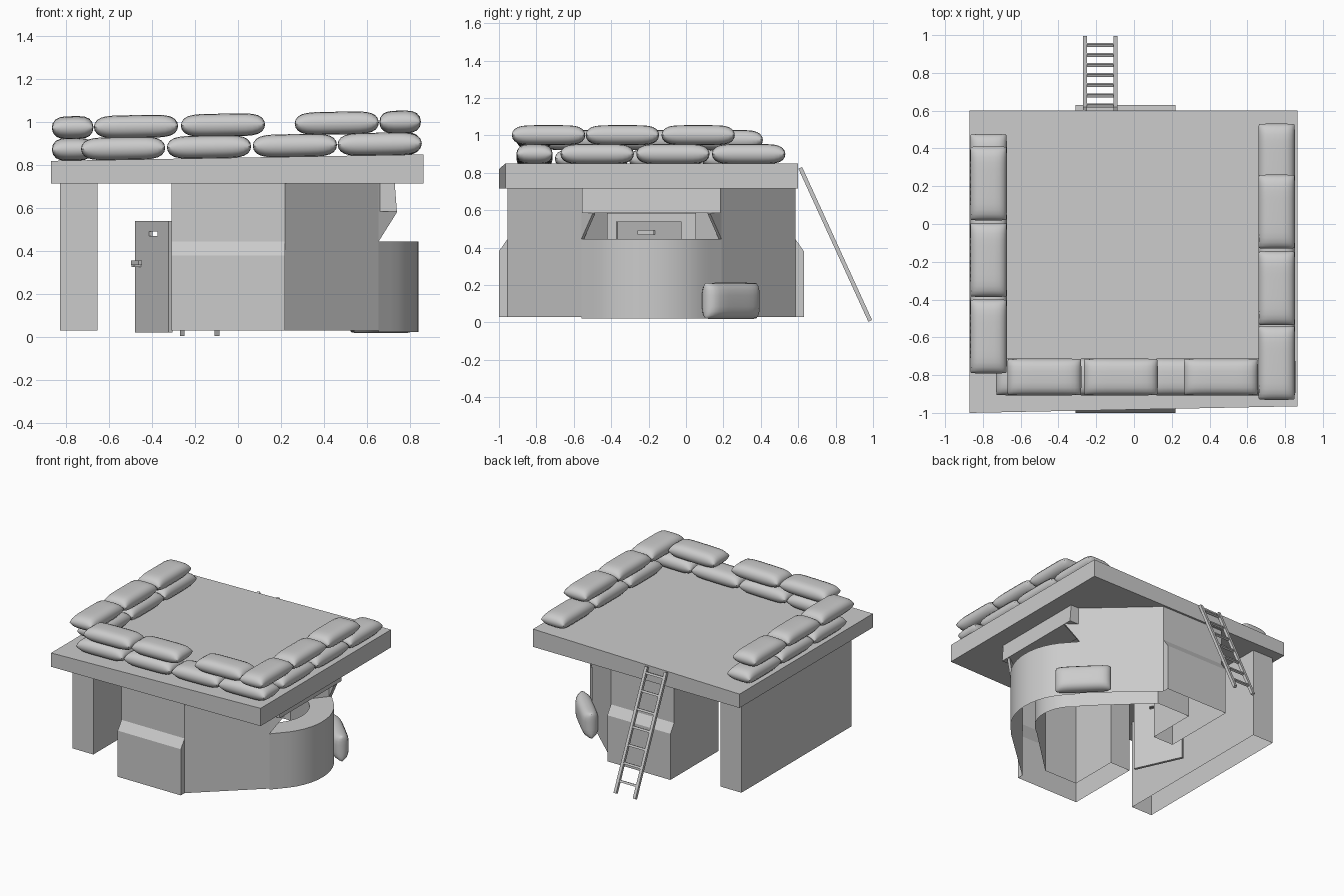
import bpy, bmesh, math
from mathutils import Vector, Matrix

if "Cube" in bpy.data.objects:
    bpy.data.objects.remove(bpy.data.objects["Cube"])

grey = bpy.data.materials.new("plain grey")
grey.diffuse_color = (0.6, 0.6, 0.6, 1)
grey.use_nodes = True
grey.node_tree.nodes["Principled BSDF"].inputs["Base Color"].default_value = grey.diffuse_color
CY = -0.185  # symmetry line of the bunker room


def make(name, bm, smooth=False, cut_z=None, drop=None):
    bmesh.ops.remove_doubles(bm, verts=bm.verts, dist=1e-5)
    bmesh.ops.recalc_face_normals(bm, faces=bm.faces)
    if cut_z:
        bmesh.ops.bisect_plane(bm, geom=bm.verts[:] + bm.edges[:] + bm.faces[:],
                               plane_co=(0, 0, cut_z), plane_no=(0, 0, 1))
    if drop:  # remove hidden or open faces by rule
        bm.normal_update()
        bmesh.ops.delete(bm, geom=[f for f in bm.faces if drop(f.calc_center_median(), f.normal)],
                         context='FACES')
    me = bpy.data.meshes.new(name)
    bm.to_mesh(me)
    bm.free()
    me.materials.append(grey)
    if smooth:
        me.shade_smooth()
        me.set_sharp_from_angle(angle=math.radians(40))
    ob = bpy.data.objects.new(name, me)
    bpy.context.collection.objects.link(ob)
    return ob


def prism(name, pts, offset, **kw):
    """Closed outline of 3D points extruded by an offset vector."""
    bm = bmesh.new()
    f = bm.faces.new([bm.verts.new(p) for p in pts])
    r = bmesh.ops.extrude_face_region(bm, geom=[f], use_keep_orig=True)
    for v in r["geom"]:
        if isinstance(v, bmesh.types.BMVert):
            v.co += Vector(offset)
    return make(name, bm, **kw)


def plan(name, pts, z0, z1, **kw):
    return prism(name, [(x, y, z0) for x, y in pts], (0, 0, z1 - z0), **kw)


def box(name, lo, hi, mat=None, **kw):
    ob = plan(name, [(lo[0], lo[1]), (hi[0], lo[1]), (hi[0], hi[1]), (lo[0], hi[1])], lo[2], hi[2], **kw)
    if mat:
        ob.matrix_world = mat
    return ob


def my(y, side):
    return y if side < 0 else 2 * CY - y


def level(c, n):
    return abs(n.z) > 0.9


# roof slab, slightly thinner on the left
roof = box("roof_slab", (-0.87, -1.0, 0.715), (0.865, 0.6, 0.85))
for v in roof.data.vertices:
    if v.co.x < 0 and v.co.z > 0.8:
        v.co.z = 0.82
    if v.co.x > 0 and v.co.y < 0:
        v.co.y = -0.965

# free-standing side wall, a shell open at top and bottom
box("side_wall", (-0.83, -0.80, 0.03), (-0.655, 0.52, 0.715), drop=level)


# front and back halves of the hollow room wall, with thicker bases and window cheeks
def hidden_wall(c, n):
    outer_low = c.z < 0.445 and abs(n.y) > 0.99 and abs(c.y - CY) > 0.75
    jamb_low = c.z < 0.445 and abs(c.x - 0.5975) < 0.01 and abs(c.y - CY) < 0.32
    return level(c, n) or outer_low or jamb_low


def hidden_base(c, n):
    return n.z < -0.9 or (abs(n.y) > 0.99 and abs(c.y - CY) < 0.79)


for s, tag in ((-1, "front"), (1, "back")):
    w = [(-0.31, -0.42), (-0.31, -0.955), (0.22, -0.955), (0.655, -0.56),
         (0.54, -0.42), (0.14, -0.80), (-0.14, -0.80), (-0.14, -0.42)]
    plan(tag + "_wall", [(x, my(y, s)) for x, y in w], 0.03, 0.715, cut_z=0.445, drop=hidden_wall)
    p = [(-0.955, 0.03), (-1.0, 0.03), (-1.0, 0.38), (-0.955, 0.445)]
    prism(tag + "_wall_base", [(-0.31, my(y, s), z) for y, z in p], (0.53, 0, 0), drop=hidden_base)
    # cheek continues the slanting wall and leans outward to the lintel
    c = [(0.655, -0.56, 0.445), (0.74, -0.50, 0.58), (0.73, -0.507, 0.715), (0.655, -0.56, 0.715)]
    prism(tag + "_window_cheek", [(x, my(y, s), z) for x, y, z in c], (-0.012, -0.014 * s, 0))

# rounded low wall below the window
ang = [math.radians(-45 + 90 * i / 12) for i in range(13)]
outer = [(0.40 + 0.44 * math.cos(a), CY + 0.44 * math.sin(a)) for a in ang]
inner = [(0.40 + 0.27 * math.cos(a), CY + 0.27 * math.sin(a)) for a in reversed(ang)]
low = [(0.655, -0.56)] + outer + [(0.655, my(-0.56, 1)), (0.54, my(-0.42, 1))] + inner + [(0.54, -0.42)]
plan("low_curved_wall", low, 0.022, 0.445, smooth=True,
     drop=lambda c, n: n.z < -0.9 or (abs(n.z) < 0.1 and abs(c.x - 0.5975) < 0.01 and abs(c.y - CY) > 0.28))

# lintels over window and doorway
prism("window_lintel", [(x, -0.555, z) for x, z in ((0.54, 0.585), (0.74, 0.585), (0.73, 0.715), (0.54, 0.715))],
      (0, 0.74, 0))
box("door_lintel", (-0.31, -0.42, 0.58), (-0.14, 0.05, 0.715))

# open door with a peep slot and a handle (local x runs along the door)
dm = Matrix.Translation((-0.315, -0.37, 0)) @ Matrix.Rotation(math.atan2(0.34, -0.155), 4, 'Z')
for i, (x0, x1, z0, z1) in enumerate(((0, 0.375, 0.02, 0.47), (0, 0.375, 0.49, 0.54),
                                      (0, 0.12, 0.47, 0.49), (0.22, 0.375, 0.47, 0.49))):
    box(f"door_panel_{i}", (x0, -0.01, z0), (x1, 0.01, z1), dm)
for s in (-1, 1):
    box("door_handle_stem", (0.31, min(0, s * 0.045), 0.325), (0.335, max(0, s * 0.045), 0.355), dm)
    box("door_handle_grip", (0.25, s * 0.04 - 0.008, 0.335), (0.335, s * 0.04 + 0.008, 0.355), dm)


# sandbags: rectangular pillows
def bag(name, mat, L=0.196, W=0.097, H=0.053):
    bm = bmesh.new()
    nx, ny = 16, 10
    for s in (-1, 1):
        g = []
        for i in range(nx + 1):
            u = math.sin(math.pi * (i / nx - 0.5))
            row = []
            for j in range(ny + 1):
                v = math.sin(math.pi * (j / ny - 0.5))
                h = max(0, (1 - u ** 6) * (1 - v ** 4)) ** 0.5
                row.append(bm.verts.new((L * u * (1 - 0.02 * v ** 6), W * v * (1 - 0.03 * u ** 8), s * H * h)))
            g.append(row)
        for i in range(nx):
            for j in range(ny):
                bm.faces.new((g[i][j], g[i + 1][j], g[i + 1][j + 1], g[i][j + 1]))
    bm.transform(mat)
    make(name, bm, smooth=True)


def lay(name, x, y, layer, turn):
    z = 0.835 + 0.017 * x + 0.052 + 0.101 * layer
    tilt = Matrix.Rotation(-0.017, 4, 'Y')
    bag(name, Matrix.Translation((x, y, z)) @ tilt @ Matrix.Rotation(turn, 4, 'Z'))


Q = math.pi / 2
for layer, ys in ((0, (-0.505, -0.11, 0.28)), (1, (-0.595, -0.19, 0.215))):
    for y in ys:
        lay("left_sandbag", -0.77, y, layer, Q)
for layer, ys in ((0, (-0.475, -0.07, 0.335)), (1, (-0.735, -0.34, 0.065))):
    for y in ys:
        lay("right_sandbag", 0.755, y, layer, Q)
for layer, xs in ((0, (-0.535, -0.135, 0.265, 0.66)), (1, (-0.475, -0.07, 0.46))):
    for x in xs:
        lay("front_sandbag", x, -0.81, layer, 0)

# sandbag leaning against the back right wall
bag("loose_sandbag", Matrix.Translation((0.665, 0.24, 0.115)) @ Matrix.Rotation(math.radians(135), 4, 'Z')
    @ Matrix.Rotation(Q, 4, 'X'), H=0.06)

# ladder (local z runs up the ladder)
lm = Matrix.Translation((0, 0.985, 0.008)) @ Matrix.Rotation(math.atan2(0.375, 0.82), 4, 'X')
for x in (-0.26, -0.098):
    box("ladder_rail", (x - 0.011, -0.011, 0), (x + 0.011, 0.011, 0.9), lm)
for i in range(7):
    z = 0.09 + i * 0.128
    box("ladder_rung", (-0.26, -0.008, z - 0.008), (-0.098, 0.008, z + 0.008), lm)
